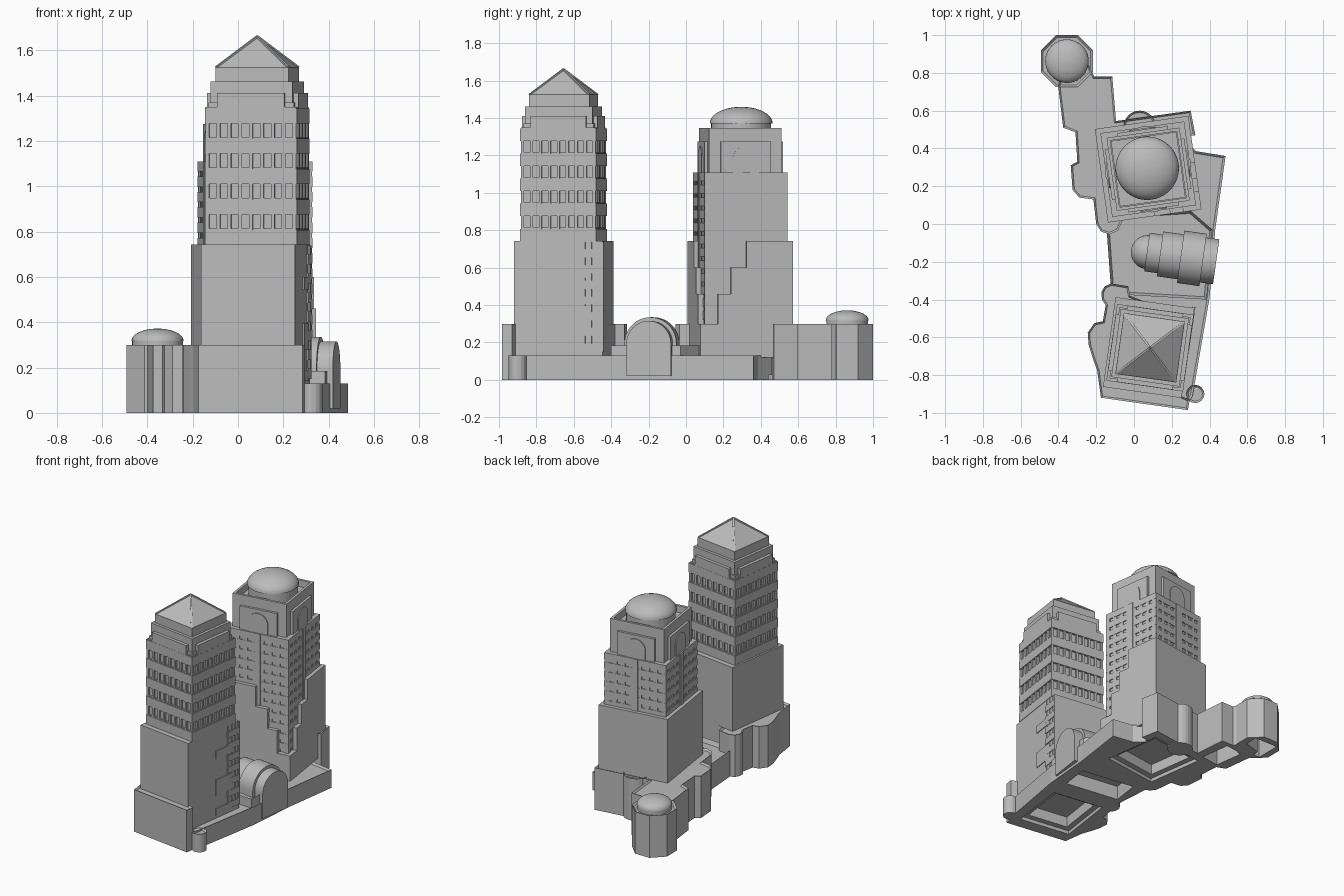
import bpy, bmesh, math
from math import cos, sin, pi, radians
from mathutils import Matrix, Vector

if "Cube" in bpy.data.objects:
    bpy.data.objects.remove(bpy.data.objects["Cube"], do_unlink=True)

stone = bpy.data.materials.new("grey stone")
stone.use_nodes = True
stone.diffuse_color = (0.5, 0.5, 0.5, 1)
stone.node_tree.nodes["Principled BSDF"].inputs["Base Color"].default_value = (0.5, 0.5, 0.5, 1)


def frame(x, y, degrees):
    return Matrix.Translation((x, y, 0)) @ Matrix.Rotation(radians(degrees), 4, 'Z')


FRONT = frame(0.085, -0.655, -8)
REAR = frame(0.075, 0.29, 8)
HALL = frame(0.435, -0.2, 172)


def finish(name, bm, matrix=Matrix(), smooth=False):
    bmesh.ops.recalc_face_normals(bm, faces=bm.faces)
    mesh = bpy.data.meshes.new(name)
    bm.to_mesh(mesh)
    bm.free()
    mesh.materials.append(stone)
    obj = bpy.data.objects.new(name, mesh)
    obj.matrix_world = matrix
    bpy.context.collection.objects.link(obj)
    if smooth:
        bpy.ops.object.select_all(action='DESELECT')
        obj.select_set(True)
        bpy.context.view_layer.objects.active = obj
        bpy.ops.object.shade_smooth_by_angle(angle=radians(35))
    return obj


def add_box(bm, x0, x1, y0, y1, z0, z1):
    m = Matrix.Translation(((x0 + x1) / 2, (y0 + y1) / 2, (z0 + z1) / 2))
    bmesh.ops.create_cube(bm, size=1, matrix=m @ Matrix.Diagonal((x1 - x0, y1 - y0, z1 - z0, 1)))


def square(bm, half, z0, z1):
    add_box(bm, -half, half, -half, half, z0, z1)


def prism(name, points, z0, z1, parapet=0.0, drop=0.012):
    """Extruded outline with an optional sunken roof behind a parapet."""
    bm = bmesh.new()
    base = bm.faces.new([bm.verts.new((x, y, z0)) for x, y in points])
    out = bmesh.ops.extrude_face_region(bm, geom=[base])
    bmesh.ops.translate(bm, vec=(0, 0, z1 - z0), verts=[v for v in out["geom"] if isinstance(v, bmesh.types.BMVert)])
    bmesh.ops.recalc_face_normals(bm, faces=bm.faces)
    if parapet:
        top = max(bm.faces, key=lambda f: f.calc_center_median().z)
        bmesh.ops.inset_region(bm, faces=[top], thickness=parapet, use_even_offset=True)
        bmesh.ops.translate(bm, vec=(0, 0, -drop), verts=top.verts)
    return finish(name, bm)


def circle(x, y, r, n, turn=0.0):
    return [(x + r * cos(2 * pi * i / n + turn), y + r * sin(2 * pi * i / n + turn)) for i in range(n)]


def dome(name, x, y, z, r, height):
    bm = bmesh.new()
    bmesh.ops.create_uvsphere(bm, u_segments=40, v_segments=20, radius=r)
    bmesh.ops.bisect_plane(bm, geom=bm.verts[:] + bm.edges[:] + bm.faces[:],
                           plane_co=(0, 0, 0), plane_no=(0, 0, -1), clear_outer=True)
    bmesh.ops.scale(bm, vec=(1, 1, height / r), verts=bm.verts)
    return finish(name, bm, Matrix.Translation((x, y, z)), True)


def side_panels(bm, out, width, depth, z0, z1):
    for s in (-1, 1):
        a, b = sorted((s * out, s * (out - depth)))
        add_box(bm, a, b, -width, width, z0, z1)
        add_box(bm, -width, width, a, b, z0, z1)


def piers(bm, half, count, size, z0, z1):
    """Small uprights spaced round a square tower."""
    for i in range(count):
        t = -half + size + (2 * half - 2 * size) * i / (count - 1)
        for s in (-1, 1):
            c = s * (half - size)
            add_box(bm, c - size, c + size, t - size, t + size, z0, z1)
            add_box(bm, t - size, t + size, c - size, c + size, z0, z1)


# Podium outlines
low = prism("low_podium", [(-.16, -.9), (.27, -.975), (.31, -.91), (.40, -.39), (.43, -.03), (.485, .36),
                           (.33, .385), (.2, .5), (-.1, .5), (-.14, 0), (-.1, -.35)], 0, .13, .012)
middle = prism("middle_podium", [(-.12, -.37), (.385, -.4), (.415, -.03), (.3, .07), (-.15, .04)],
               0, .185, .014, .03)
front_base = prism("front_podium", [
    (-.175, -.92), (.285, -.985), (.295, -.93), (.2, -.89), (.2, -.47), (-.02, -.38), (-.03, -.33),
    (-.12, -.315), (-.155, -.33), (-.172, -.36), (-.17, -.4), (-.15, -.43), (-.165, -.515), (-.21, -.525),
    (-.245, -.575), (-.24, -.64), (-.215, -.72), (-.195, -.775)], 0, .3, .01)
rear_base = prism("rear_podium_and_wing", [
    (-.2, 0), (-.175, -.04), (-.13, -.055), (-.085, -.035), (-.06, .02), (.1, .1), (.25, .46), (.325, .47),
    (.3, .6), (-.095, .545), (-.115, .78), (-.21, .78), (-.25, .86), (-.39, .82), (-.4, .72), (-.375, .51),
    (-.31, .485), (-.3, .33), (-.335, .31), (-.325, .18), (-.29, .14), (-.215, .13)], 0, .3, .01)
prism("front_corner_turret", circle(.325, -.9, .048, 16), 0, .13, .01)
prism("rear_bay", circle(.03, .515, .085, 24), 0, .3, .01)

# Hollow undersides, cut in two steps
def hollow(targets, matrix, boxes):
    bm = bmesh.new()
    for x, y, top in boxes:
        add_box(bm, -x, x, -y, y, -.1, top)
    cutter = finish("underside_cutter", bm, matrix)
    cutter.hide_render = True
    for obj in targets:
        mod = obj.modifiers.new("hollow", 'BOOLEAN')
        mod.operation, mod.object, mod.solver, mod.use_self = 'DIFFERENCE', cutter, 'EXACT', True
        bpy.context.view_layer.update()
        mesh = bpy.data.meshes.new_from_object(obj.evaluated_get(bpy.context.evaluated_depsgraph_get()))
        obj.modifiers.clear()
        obj.data = mesh
    bpy.data.objects.remove(cutter, do_unlink=True)


hollow([low, front_base, middle], FRONT, [(.19, .21, .025), (.15, .17, .1)])
hollow([low, rear_base, middle], REAR, [(.21, .21, .025), (.17, .17, .1)])
hollow([low, middle], frame(.13, -.2, -8), [(.2, .1, .1)])
hollow([rear_base], frame(-.24, .63, 8), [(.07, .11, .24)])

# Octagonal pavilion with a small dome
kiosk = prism("pavilion", circle(-.355, .862, .149, 8, pi / 8), 0, .3, .012)
hollow([kiosk], frame(-.355, .862, 0), [(.09, .09, .25)])
prism("pavilion_drum", circle(-.355, .862, .112, 40), .28, .318)
dome("pavilion_dome", -.355, .862, .318, .115, .054)

# Front tower
bm = bmesh.new()
add_box(bm, -.218, .202, -.24, .24, .12, .742)
finish("front_tower_block", bm, FRONT)

bm = bmesh.new()
square(bm, .19, .7, 1.34)
for i in range(5):
    z = .742 + i * .134
    square(bm, .205, z, z + .066)
    square(bm, .2, z + .054, z + .072)
    if i < 4:
        piers(bm, .202, 9, .008, z + .06, z + .134)
finish("front_tower_floors", bm, FRONT)

# Window strip stepping down the corner of the block
bm = bmesh.new()
for i in range(7):
    z = .15 + i * .084
    add_box(bm, .19, .208, .13, .246, z, z + .045)
    for y in (.14, .175, .21, .24):
        add_box(bm, .19, .206, y - .006, y + .006, z + .045, z + .084)
for z0, z1 in ((.14, .19), (.28, .395), (.545, .6)):
    add_box(bm, .19, .207, .02, .17, z0, z1)
finish("front_tower_corner_windows", bm, FRONT)

bm = bmesh.new()
square(bm, .19, 1.33, 1.37)
square(bm, .182, 1.34, 1.462)
side_panels(bm, .204, .15, .05, 1.34, 1.412)
square(bm, .163, 1.45, 1.525)
finish("front_tower_crown", bm, FRONT)

# Pyramid roof with raised hips
bm = bmesh.new()
bmesh.ops.create_cone(bm, cap_ends=True, segments=4, radius1=.163 * math.sqrt(2), radius2=0, depth=.136,
                      matrix=Matrix.Translation((0, 0, 1.592)) @ Matrix.Rotation(pi / 4, 4, 'Z'))
for k in range(4):
    a = Vector((.16, .16, 1.524))
    d = Vector((0, 0, 1.66)) - a
    turn = Matrix.Rotation(k * pi / 2, 4, 'Z')
    m = turn @ Matrix.Translation(a + d / 2) @ d.to_track_quat('X', 'Z').to_matrix().to_4x4()
    bmesh.ops.create_cube(bm, size=1, matrix=m @ Matrix.Diagonal((d.length, .012, .01, 1)))
finish("pyramid_roof", bm, FRONT)

# Rear tower block, stepping down to the front corner
bm = bmesh.new()
for c, z in ((0, .742), (.085, .6), (.155, .46), (.25, .3)):
    add_box(bm, -.25, c, -.25, .25, .12, z)
    add_box(bm, -.25, .25, -c, .25, .12, z)
finish("rear_tower_block", bm, REAR)

bm = bmesh.new()
square(bm, .217, .28, 1.11)
for i in range(12):
    z = .3 + i * .0675
    square(bm, .224, z + .022, z + .0675)
    piers(bm, .223, 8, .016, z, z + .03)
side_panels(bm, .228, .02, .03, .3, 1.11)
finish("rear_tower_floors", bm, REAR)

# Rear crown: open parapet, arched panels and dome
bm = bmesh.new()
square(bm, .175, 1.1, 1.3)
for s in (-1, 1):
    a, b = sorted((s * .195, s * .178))
    add_box(bm, a, b, -.195, .195, 1.1, 1.347)
    add_box(bm, -.195, .195, a, b, 1.1, 1.347)
side_panels(bm, .212, .135, .04, 1.1, 1.275)
finish("rear_tower_crown", bm, REAR)


def arch(name, r, spring, base, x0, x1, matrix):
    """Round-headed wall running along local x."""
    bm = bmesh.new()
    pts = [(r, base)] + [(r * cos(pi * i / 24), spring + r * sin(pi * i / 24)) for i in range(25)] + [(-r, base)]
    face = bm.faces.new([bm.verts.new((x0, y, z)) for y, z in pts])
    out = bmesh.ops.extrude_face_region(bm, geom=[face])
    bmesh.ops.translate(bm, vec=(x1 - x0, 0, 0), verts=[v for v in out["geom"] if isinstance(v, bmesh.types.BMVert)])
    return finish(name, bm, matrix, True)


for k in range(4):
    turned = REAR @ Matrix.Rotation(k * pi / 2, 4, 'Z')
    arch("crown_arch_panel", .07, 1.18, 1.11, .2, .218, turned)
prism("dome_drum", circle(.07, .295, .16, 48), 1.29, 1.372)
dome("rear_tower_dome", .07, .295, 1.372, .168, .088)

# Barrel vaulted hall with a rounded end
for x0, x1, r in ((0, .07, .12), (.07, .19, .14), (.19, .3, .12), (.3, .37, .103)):
    arch("vaulted_hall", r, .195, .02 if x0 == 0 else .11, x0, x1, HALL)
end = HALL @ Vector((.365, 0, 0))
prism("hall_apse", circle(end.x, end.y, .09, 32), .11, .195)
dome("hall_apse_dome", end.x, end.y, .195, .09, .09)
